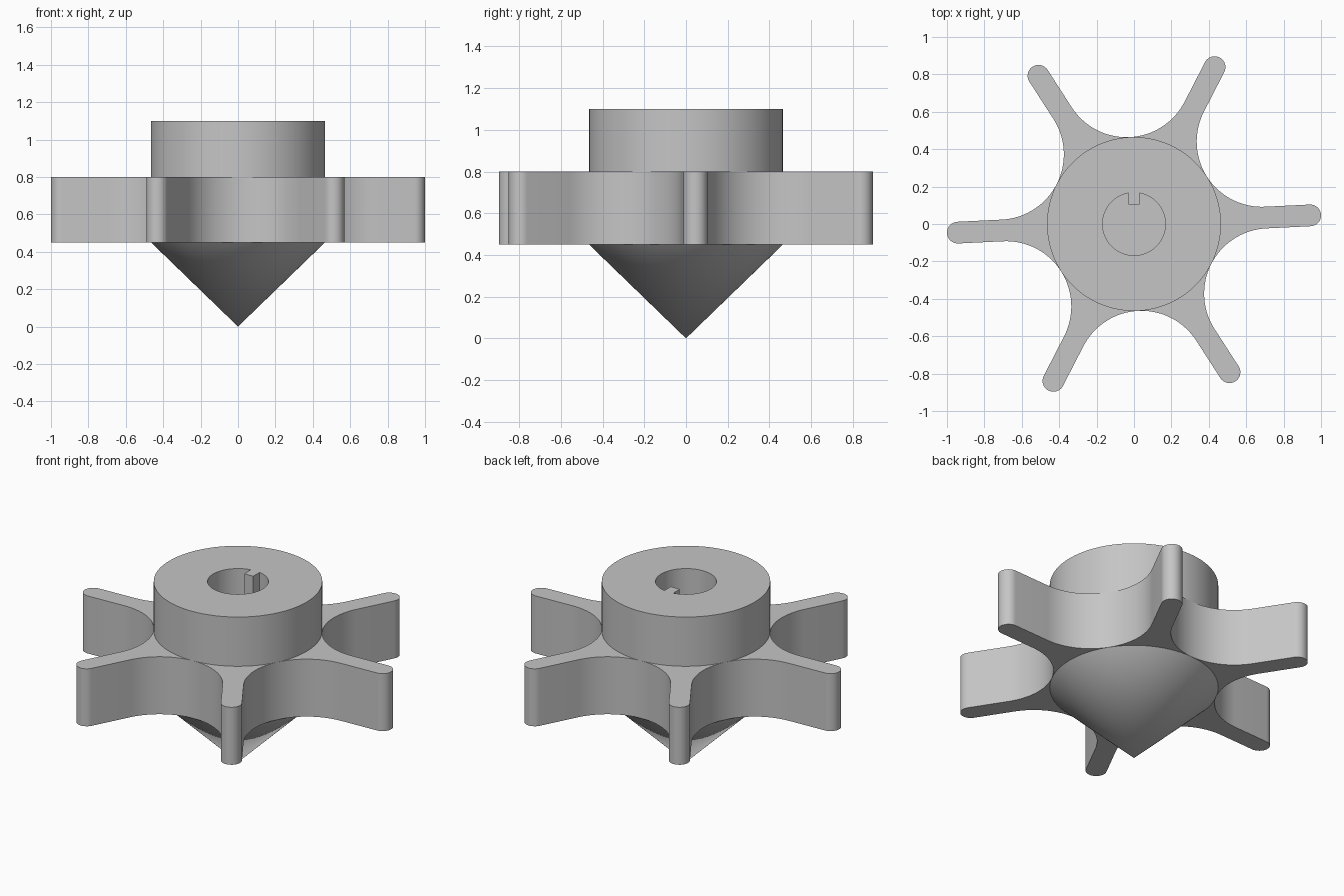
import bpy, bmesh
from math import radians, sin, cos, asin, degrees
from mathutils import Matrix

cube = bpy.data.objects.get("Cube")
if cube:
    bpy.data.objects.remove(cube, do_unlink=True)

HUB_R, BORE_R = 0.465, 0.168
Z_BLADE, Z_HUB, Z_TOP = 0.45, 0.8, 1.1

grey = bpy.data.materials.new("plain grey")
grey.use_nodes = True
colour = (0.56, 0.56, 0.56, 1)
grey.diffuse_color = colour
grey.node_tree.nodes["Principled BSDF"].inputs["Base Color"].default_value = colour


def arc(cx, cy, r, start, end, steps):
    """Points on an arc, angles in degrees, both ends included."""
    angles = [radians(start + (end - start) * i / steps) for i in range(steps + 1)]
    return [(cx + r * cos(a), cy + r * sin(a)) for a in angles]


def finish(name, bm):
    bmesh.ops.recalc_face_normals(bm, faces=bm.faces)
    mesh = bpy.data.meshes.new(name)
    bm.to_mesh(mesh)
    bm.free()
    mesh.materials.append(grey)
    obj = bpy.data.objects.new(name, mesh)
    bpy.context.collection.objects.link(obj)
    bpy.ops.object.select_all(action='DESELECT')
    obj.select_set(True)
    bpy.context.view_layer.objects.active = obj
    bpy.ops.object.shade_smooth_by_angle(angle=radians(30))
    return obj


def prism(name, outlines, z0, z1):
    """Extrude an outer outline with holes from z0 to z1."""
    bm = bmesh.new()
    edges = []
    for points in outlines:
        verts = [bm.verts.new((x, y, z0)) for x, y in points]
        edges += [bm.edges.new((v, verts[i - 1])) for i, v in enumerate(verts)]
    bmesh.ops.triangle_fill(bm, edges=edges, use_beauty=True)
    top = bmesh.ops.extrude_face_region(bm, geom=bm.faces[:])["geom"]
    moved = [v for v in top if isinstance(v, bmesh.types.BMVert)]
    bmesh.ops.translate(bm, verts=moved, vec=(0, 0, z1 - z0))
    return finish(name, bm)


# Bore outline with a square key pointing inwards from the back
KEY_W, KEY_Y = 0.03, 0.103
gap = degrees(asin(KEY_W / BORE_R))
bore = arc(0, 0, BORE_R, 90 + gap, 450 - gap, 64)
bore += [(KEY_W, KEY_Y), (-KEY_W, KEY_Y)]

# Six round-ended blades joined by arcs that touch the hub
TWIST, TIP_R, TIP_D = 2.8, 0.058, 0.943
valley_d = 2 * (HUB_R - TIP_R)
valley_r = valley_d - HUB_R
star = []
for i in range(6):
    a = TWIST + 60 * i
    t, v = radians(a), radians(a + 30)
    star += arc(TIP_D * cos(t), TIP_D * sin(t), TIP_R, a - 90, a + 90, 16)
    star += arc(valley_d * cos(v), valley_d * sin(v), valley_r, a + 270, a + 150, 32)

prism("blade_wheel", [star, bore], Z_BLADE, Z_HUB)
prism("hub_collar", [arc(0, 0, HUB_R, 0, 357, 119), bore], Z_HUB, Z_TOP)

# Nose cone, point down
bm = bmesh.new()
bmesh.ops.create_cone(bm, cap_ends=True, segments=120, radius1=0, radius2=HUB_R,
                      depth=Z_BLADE, matrix=Matrix.Translation((0, 0, Z_BLADE / 2)))
bmesh.ops.remove_doubles(bm, verts=bm.verts, dist=0.0001)
finish("nose_cone", bm)
